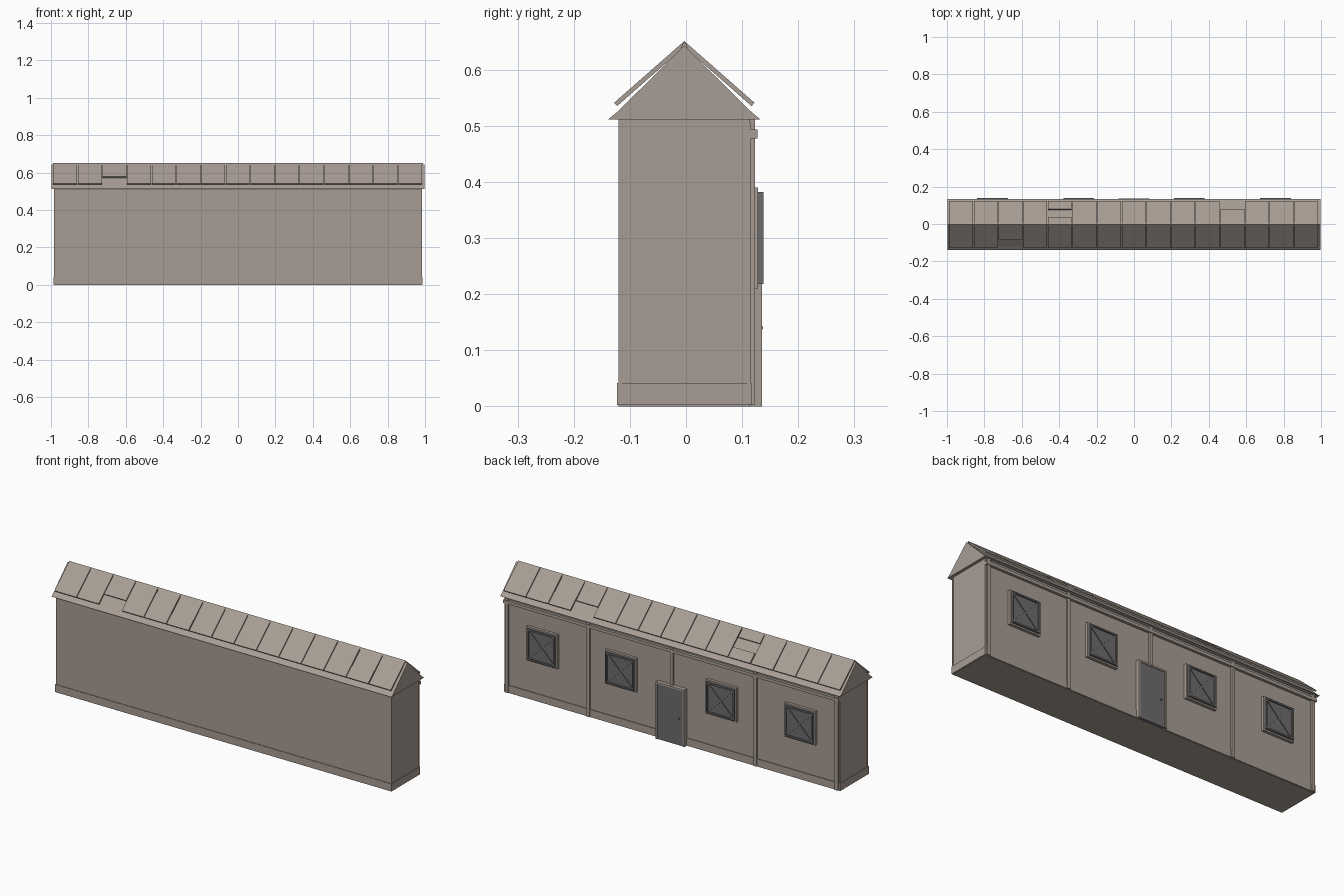
import bpy
import math
from mathutils import Vector, Matrix

if "Cube" in bpy.data.objects:
    bpy.data.objects.remove(bpy.data.objects["Cube"])

YC = -0.003      # centre line of the building
BACK = 0.113     # back wall surface


def material(name, colour):
    mat = bpy.data.materials.new(name)
    mat.use_nodes = True
    rgba = (*colour, 1)
    mat.diffuse_color = rgba
    bsdf = next(n for n in mat.node_tree.nodes if n.type == "BSDF_PRINCIPLED")
    bsdf.inputs["Base Color"].default_value = rgba
    return mat


TAUPE = material("taupe plaster", (0.39, 0.335, 0.295))
DARK = material("dark grey", (0.155, 0.15, 0.15))

FACES = [(0, 3, 2, 1), (4, 5, 6, 7), (0, 1, 5, 4),
         (1, 2, 6, 5), (2, 3, 7, 6), (3, 0, 4, 7)]


def mesh_object(name, verts, faces, mat):
    mesh = bpy.data.meshes.new(name)
    mesh.from_pydata(verts, [], faces)
    mesh.materials.append(mat)
    obj = bpy.data.objects.new(name, mesh)
    bpy.context.collection.objects.link(obj)
    return obj


def box(name, x, y, z, mat=TAUPE):
    """Box from (low, high) ranges."""
    verts = [(x[i], y[j], z[k]) for k in (0, 1)
             for i, j in ((0, 0), (1, 0), (1, 1), (0, 1))]
    return mesh_object(name, verts, FACES, mat)


def extrude_x(name, profile, half, mat=TAUPE):
    """Prism along x from a (y, z) outline."""
    n = len(profile)
    verts = [(x, y, z) for x in (-half, half) for y, z in profile]
    faces = [tuple(reversed(range(n))), tuple(range(n, 2 * n))]
    faces += [(i, (i + 1) % n, n + (i + 1) % n, n + i) for i in range(n)]
    return mesh_object(name, verts, faces, mat)


# Walls, plinth and top band
box("walls", (-0.983, 0.983), (-0.12, BACK), (0, 0.512))
box("plinth", (-0.987, 0.987), (-0.123, 0.117), (0.002, 0.042))

# Gabled roof with flared eaves
extrude_x("roof", [(YC - 0.136, 0.511), (YC + 0.136, 0.511), (YC + 0.117, 0.527),
                   (YC, 0.643), (YC - 0.117, 0.527)], 0.998)

# Roof tiles: three rows per column, a few missing
COLUMNS, ROWS, PITCH, ROW_LEN = 15, 3, 0.1318, 0.0555
SLOPE = math.radians(41.3)
missing = {(-1, 2, 2), (1, 11, 2), (1, 4, 1)}
for side in (-1, 1):
    down = Vector((0, side * math.cos(SLOPE), -math.sin(SLOPE)))
    out = Vector((0, side * math.sin(SLOPE), math.cos(SLOPE)))
    frame = Matrix((Vector((1, 0, 0)), down, out)).transposed().to_4x4()
    frame.translation = Vector((0, YC, 0.651))
    for col in range(COLUMNS):
        x0 = -0.99 + col * PITCH
        for row in range(ROWS):
            if (side, col, row) in missing:
                continue
            tile = box("roof_tile", (x0 + 0.002, x0 + PITCH - 0.002),
                       (row * ROW_LEN, (row + 1) * ROW_LEN), (-0.008, 0))
            tile.data.transform(frame)
            if side < 0:
                tile.data.flip_normals()

# Ridge strip closing the joint between the slopes
extrude_x("ridge", [(YC - 0.006, 0.64), (YC + 0.006, 0.64), (YC, 0.651)], 0.988)

# Back posts and rail
for x in (-0.968, -0.49, 0, 0.49, 0.968):
    box("back_post", (x - 0.009, x + 0.009), (BACK, 0.123), (0.003, 0.511))
box("back_rail", (-0.985, 0.985), (BACK, 0.127), (0.477, 0.493))

# Corner trim on the end walls
for s in (-1, 1):
    for y in (-0.117, 0.112):
        box("corner_trim", sorted((s * 0.98, s * 0.985)), (y - 0.003, y + 0.003),
            (0.042, 0.507))


# Windows with a light surround, dark frame and crossed bars
def window(cx, cz=0.3):
    box("window_surround", (cx - 0.09, cx + 0.09), (BACK, 0.128), (cz - 0.09, cz + 0.09))
    box("window_pane", (cx - 0.08, cx + 0.08), (0.128, 0.131), (cz - 0.08, cz + 0.08), DARK)
    for s in (-1, 1):
        a, b = sorted((s * 0.074, s * 0.082))
        box("window_frame_side", (cx + a, cx + b), (0.128, 0.138),
            (cz - 0.082, cz + 0.082), DARK)
        box("window_frame_edge", (cx - 0.074, cx + 0.074), (0.128, 0.138),
            (cz + a, cz + b), DARK)
        bar = box("window_cross_bar", (-0.104, 0.104), (0.131, 0.135), (-0.004, 0.004), DARK)
        bar.data.transform(Matrix.Translation((cx, 0, cz))
                           @ Matrix.Rotation(s * math.pi / 4, 4, "Y"))


for x in (-0.757, -0.295, 0.295, 0.757):
    window(x)

# Door with frame and knob
for s in (-1, 1):
    box("door_jamb", sorted((s * 0.075, s * 0.084)), (BACK, 0.135), (0, 0.302))
box("door_lintel", (-0.075, 0.075), (BACK, 0.135), (0.293, 0.302))
box("door", (-0.075, 0.075), (BACK, 0.131), (0, 0.293), DARK)
bpy.ops.mesh.primitive_uv_sphere_add(segments=10, ring_count=6, radius=0.005,
                                     location=(-0.052, 0.132, 0.14))
knob = bpy.context.object
knob.name = "door_knob"
knob.data.materials.append(DARK)
bpy.ops.object.shade_smooth_by_angle()
